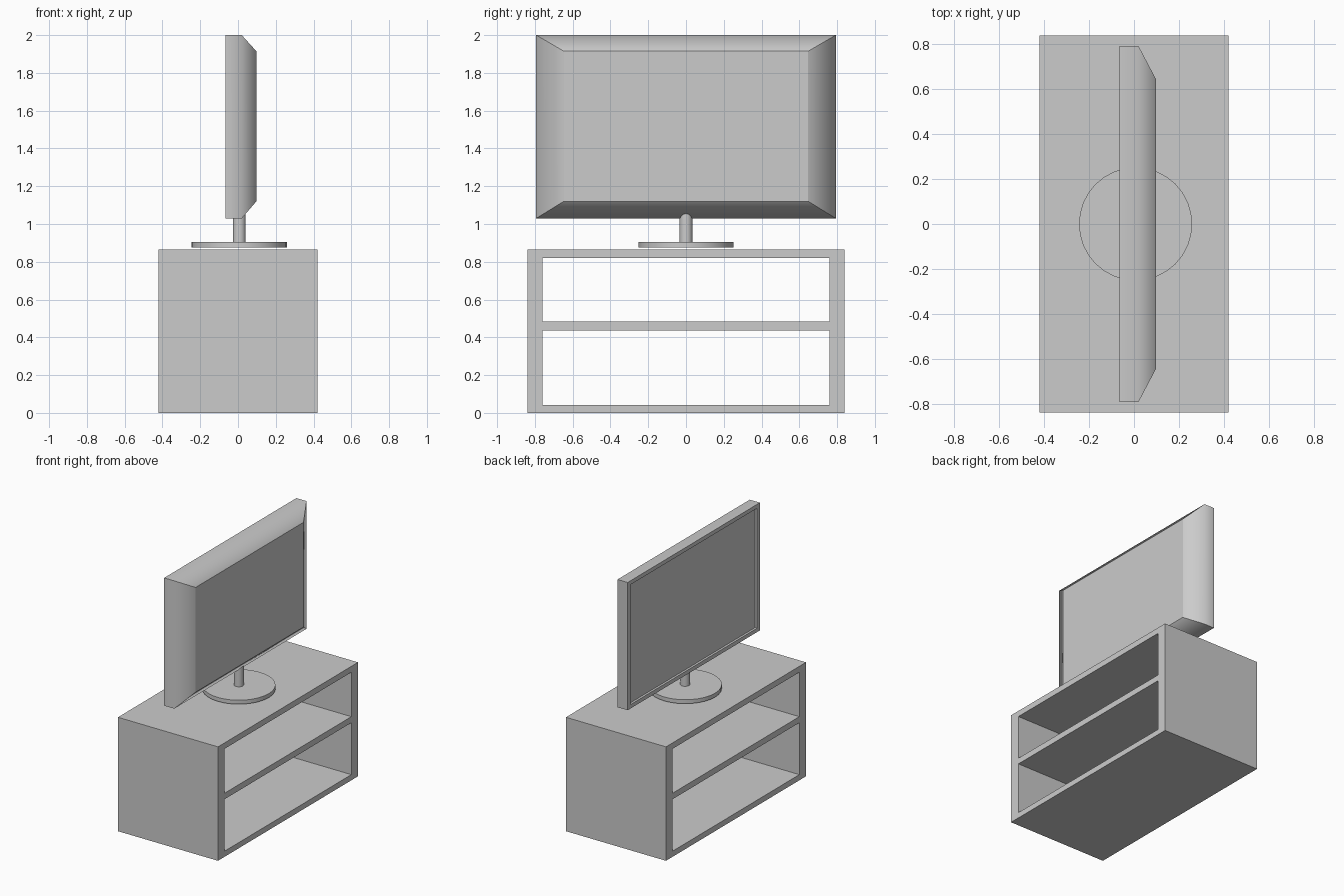
import bpy, bmesh, math

if "Cube" in bpy.data.objects:
    bpy.data.objects.remove(bpy.data.objects["Cube"])


def finish(bm, name):
    bmesh.ops.recalc_face_normals(bm, faces=bm.faces[:])
    me = bpy.data.meshes.new(name)
    bm.to_mesh(me)
    bm.free()
    ob = bpy.data.objects.new(name, me)
    bpy.context.collection.objects.link(ob)
    return ob


def cylinder(name, radius, z0, z1, x):
    bpy.ops.mesh.primitive_cylinder_add(vertices=32, radius=radius, depth=z1 - z0,
                                        location=(x, 0, (z0 + z1) / 2))
    bpy.context.object.name = name
    bpy.ops.object.shade_smooth_by_angle(angle=math.radians(40))


# Cabinet: open-through frame with two bays, filled cells extruded along x
ys = [-0.84, -0.76, 0.76, 0.84]
zs = [0, 0.043, 0.437, 0.483, 0.82, 0.865]
bm = bmesh.new()
grid = [[bm.verts.new((-0.42, y, z)) for z in zs] for y in ys]
for i in range(3):
    for j in range(5):
        if i == 1 and j in (1, 3):
            continue
        bm.faces.new((grid[i][j], grid[i + 1][j], grid[i + 1][j + 1], grid[i][j + 1]))
ext = bmesh.ops.extrude_face_region(bm, geom=bm.faces[:], use_keep_orig=True)
new_verts = [g for g in ext["geom"] if isinstance(g, bmesh.types.BMVert)]
bmesh.ops.translate(bm, verts=new_verts, vec=(0.84, 0, 0))
bmesh.ops.recalc_face_normals(bm, faces=bm.faces[:])
finish(bm, "cabinet")

# Stand
cylinder("stand_base", 0.252, 0.875, 0.905, 0.007)
cylinder("stand_pole", 0.034, 0.90, 1.10, 0.007)

# Television: nested rectangles from recessed screen to tapered back
# each ring: x, half width, bottom z, top z
rings = [(-0.048, 0.76, 1.06, 1.97),
         (-0.065, 0.76, 1.06, 1.97),
         (-0.065, 0.793, 1.03, 2.0),
         (0.02, 0.793, 1.03, 2.0),
         (0.097, 0.647, 1.12, 1.915)]
bm = bmesh.new()
loops = [[bm.verts.new((x, y, z)) for y, z in ((-w, b), (w, b), (w, t), (-w, t))]
         for x, w, b, t in rings]
bm.faces.new(loops[0])
bm.faces.new(loops[-1])
for r, (a, b) in enumerate(zip(loops, loops[1:])):
    for k in range(4):
        n = (k + 1) % 4
        f = bm.faces.new((a[k], a[n], b[n], b[k]))
        f.smooth = r >= 2
# only the seam between the rim and the taper is soft
soft = {frozenset((loops[3][k], loops[3][(k + 1) % 4])) for k in range(4)}
for e in bm.edges:
    e.smooth = frozenset(e.verts) in soft
finish(bm, "television")
